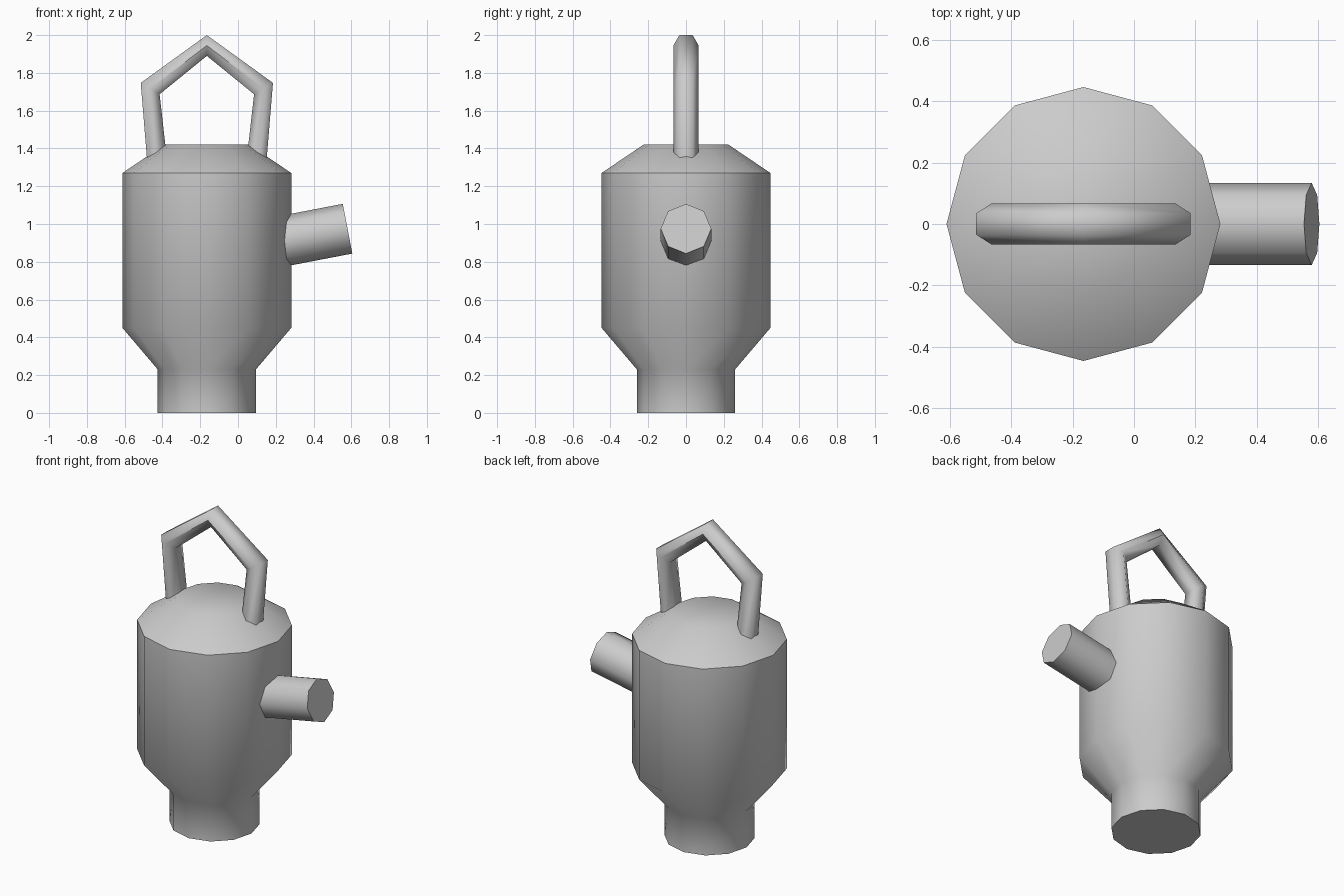
import bpy, bmesh, math
from mathutils import Matrix, Vector

cube = bpy.data.objects.get("Cube")
if cube:
    bpy.data.objects.remove(cube, do_unlink=True)

grey = bpy.data.materials.new("plain grey")
grey.use_nodes = True
colour = (0.6, 0.6, 0.6, 1)
grey.diffuse_color = colour
grey.node_tree.nodes["Principled BSDF"].inputs["Base Color"].default_value = colour

CX = -0.165  # axis of the body


def finish(name, bm, angle):
    bmesh.ops.recalc_face_normals(bm, faces=bm.faces[:])
    mesh = bpy.data.meshes.new(name)
    bm.to_mesh(mesh)
    bm.free()
    mesh.materials.append(grey)
    obj = bpy.data.objects.new(name, mesh)
    bpy.context.collection.objects.link(obj)
    bpy.ops.object.select_all(action="DESELECT")
    obj.select_set(True)
    bpy.context.view_layer.objects.active = obj
    bpy.ops.object.shade_smooth_by_angle(angle=math.radians(angle))
    return obj


def skin(name, loops, angle):
    """Join matching closed loops of points and cap both ends."""
    bm = bmesh.new()
    rings = [[bm.verts.new(p) for p in loop] for loop in loops]
    for a, b in zip(rings, rings[1:]):
        n = len(a)
        for i in range(n):
            j = (i + 1) % n
            bm.faces.new((a[i], a[j], b[j], b[i]))
    bm.faces.new(rings[0])
    bm.faces.new(rings[-1])
    return finish(name, bm, angle)


def ring(radius, z, sides=12):
    return [(CX + radius * math.cos(math.tau * i / sides),
             radius * math.sin(math.tau * i / sides), z) for i in range(sides)]


# Twelve-sided body with a narrow neck below and a sloped shoulder above
profile = [(0.26, 0), (0.26, 0.23), (0.447, 0.45), (0.447, 1.27), (0.225, 1.42)]
skin("body", [ring(r, z) for r, z in profile], 40)

# Angular handle: outer and inner edge of each joint, hexagonal section
half = [((0.305, 1.2), (0.195, 1.2)),
        ((0.35, 1.747), (0.25, 1.687)),
        ((0, 2.0), (0, 1.89))]
joints = half + [((-o[0], o[1]), (-i[0], i[1])) for o, i in half[-2::-1]]
loops = []
for outer, inner in joints:
    o = Vector((CX + outer[0], 0, outer[1]))
    i = Vector((CX + inner[0], 0, inner[1]))
    m = (o + i) / 2
    section = [(o, 0.035), (m, 0.067), (i, 0.035), (i, -0.035), (m, -0.067), (o, -0.035)]
    loops.append([p + Vector((0, y, 0)) for p, y in section])
skin("handle", loops, 65)

# Eight-sided spout tilted upward from the side
start, end = Vector((0.1, 0, 0.883)), Vector((0.58, 0, 0.975))
axis = end - start
bm = bmesh.new()
place = Matrix.Translation((start + end) / 2) @ Matrix.Rotation(
    math.atan2(axis.x, axis.z), 4, "Y")
bmesh.ops.create_cone(bm, cap_ends=True, segments=8, radius1=0.134, radius2=0.134,
                      depth=axis.length, matrix=place)
finish("spout", bm, 50)
